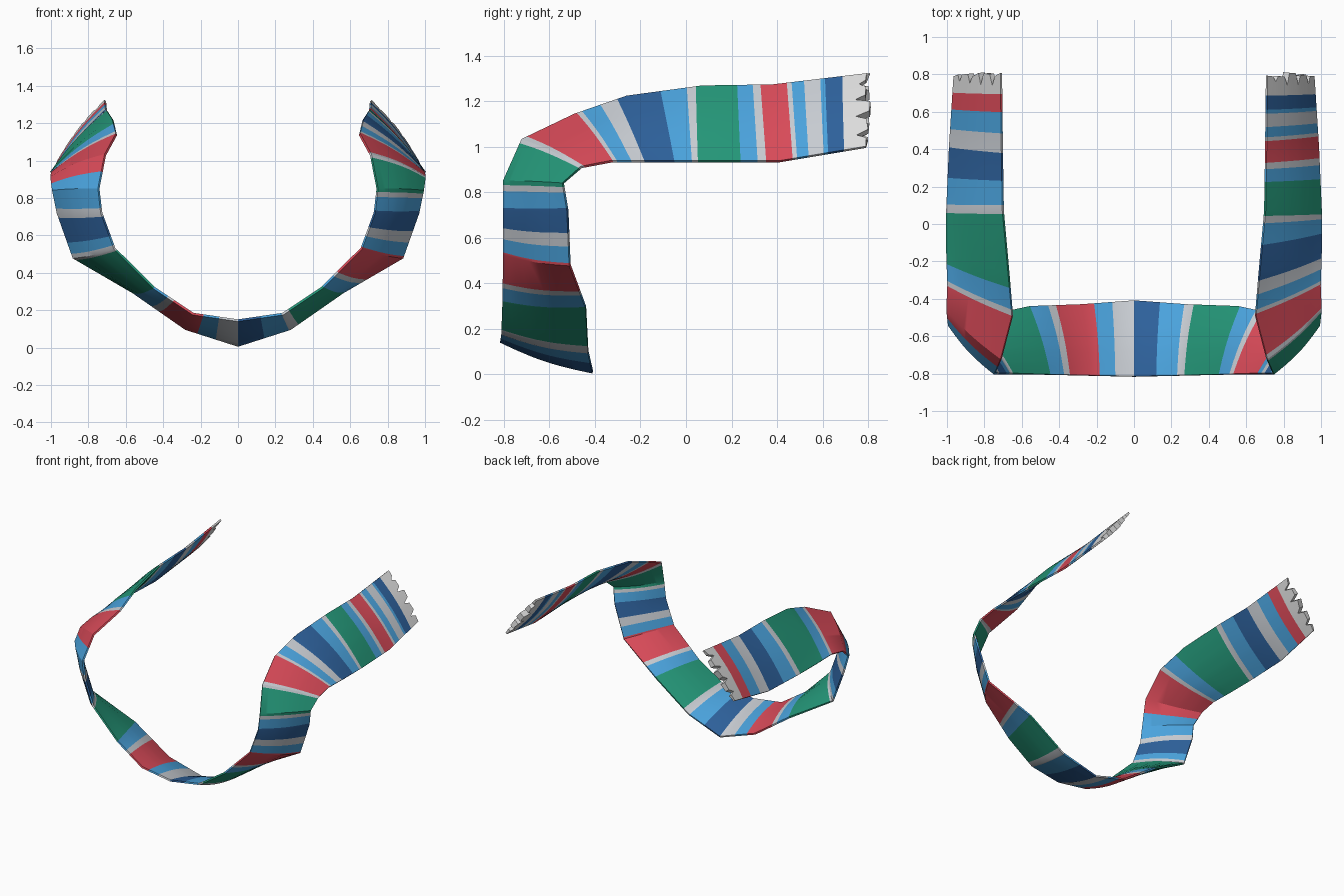
import bpy, bmesh, math, random
from mathutils import Vector

random.seed(4)
cube = bpy.data.objects.get("Cube")
if cube:
    bpy.data.objects.remove(cube, do_unlink=True)

COLOURS = {
    "red": (.70, .07, .10), "sky": (.07, .37, .73), "navy": (.027, .12, .33),
    "green": (.018, .31, .19), "grey": (.58, .61, .65), "white": (.72, .72, .72),
}
NAMES = list(COLOURS)
MATERIALS = []
for name, rgb in COLOURS.items():
    mat = bpy.data.materials.new(name + " wool")
    mat.use_nodes = True
    mat.diffuse_color = (*rgb, 1)
    mat.node_tree.nodes["Principled BSDF"].inputs["Base Color"].default_value = (*rgb, 1)
    MATERIALS.append(mat)

# Path of the scarf from its lowest point to one end: front/upper edge, back/lower edge
STATIONS = [(Vector(a), Vector(b)) for a, b in (
    ((0, -.815, .145), (0, -.41, .01)),
    ((.24, -.81, .18), (.28, -.43, .10)),
    ((.45, -.805, .32), (.56, -.44, .295)),
    ((.66, -.80, .53), (.88, -.51, .48)),
    ((.73, -.80, .72), (.965, -.52, .72)),
    ((.745, -.80, .85), (.99, -.54, .84)),
    ((.71, -.72, 1.03), (1, -.46, .91)),
    ((.65, -.49, 1.14), (.995, -.33, .935)),
    ((.67, -.26, 1.22), (1, -.15, .935)),
    ((.70, .07, 1.265), (1, .07, .935)),
    ((.705, .38, 1.27), (.985, .41, .935)),
    ((.71, .80, 1.32), (.96, .80, 1)),
)]
LAST = len(STATIONS) - 1

# Stripes: colour and the path position where each one stops
LEFT = [
    ("navy", .5), ("sky", .97), ("grey", 1.15), ("green", 2.03), ("sky", 2.3),
    ("grey", 2.4), ("red", 3.05), ("sky", 3.35), ("grey", 3.6), ("navy", 4.1),
    ("sky", 4.65), ("grey", 4.85), ("green", 5.9), ("grey", 6.1), ("red", 7.05),
    ("grey", 7.15), ("sky", 7.5), ("grey", 7.82), ("navy", 8.45), ("sky", 8.8),
    ("grey", 8.92), ("green", 9.5), ("sky", 9.72), ("grey", 9.83), ("red", 10.15),
    ("grey", 10.2), ("sky", 10.33), ("grey", 10.5), ("sky", 10.55), ("navy", 10.73),
]
RIGHT = [
    ("grey", .42), ("sky", .77), ("red", 1.5), ("grey", 1.65), ("sky", 2),
    ("green", 2.95), ("grey", 3.1), ("sky", 3.35), ("navy", 3.9), ("grey", 4.2),
    ("sky", 5.5), ("red", 7), ("grey", 7.15), ("sky", 7.65), ("green", 8.95),
    ("grey", 9.1), ("sky", 9.52), ("navy", 10), ("grey", 10.25), ("sky", 10.52),
    ("red", 10.75),
]

# Columns across the scarf, three for each notch of the frayed end
NOTCHES = (.15, .37, .6, .84)
COLUMNS = [0] + [c + d for c in NOTCHES for d in (-.05, 0, .05)] + [1]


def station_normal(i):
    """Direction of thickness at a station, averaged over its neighbours."""
    mids = [(a + b) / 2 for a, b in STATIONS]
    along = mids[min(i + 1, LAST)] - mids[max(i - 1, 0)]
    if i == 0:
        along = Vector((1, 0, 0))
    a, b = STATIONS[i]
    return along.cross(b - a).normalized()


NORMALS = [station_normal(i) for i in range(LAST + 1)]


def surface_point(t, u, face, side):
    """Point at path position t, fraction u across, on face +1 or -1."""
    i = min(int(t), LAST - 1)
    f = t - i
    a = STATIONS[i][0].lerp(STATIONS[i + 1][0], f)
    b = STATIONS[i][1].lerp(STATIONS[i + 1][1], f)
    n = NORMALS[i].lerp(NORMALS[i + 1], f)
    p = a.lerp(b, u) + n * face * (.006 + .016 * math.sin(math.pi * u))
    return Vector((p.x * side, p.y, p.z))


def build(name, rows, colours):
    """Closed strip from rows of (side, path position for each column)."""
    bm = bmesh.new()
    rings = []
    for side, ts in rows:
        pairs = list(zip(ts, COLUMNS))
        pts = [surface_point(t, u, 1, side) for t, u in pairs]
        pts += [surface_point(t, u, -1, side) for t, u in reversed(pairs)]
        rings.append([bm.verts.new(p) for p in pts])
    n, w = len(rings[0]), len(COLUMNS)
    for r0, r1, colour in zip(rings, rings[1:], colours):
        for k in range(n):
            j = (k + 1) % n
            bm.faces.new((r0[k], r0[j], r1[j], r1[k])).material_index = NAMES.index(colour)
    # Close both ends column by column
    for ring, colour in ((rings[0], colours[0]), (rings[-1], colours[-1])):
        for k in range(w - 1):
            cap = bm.faces.new((ring[k], ring[k + 1], ring[n - 2 - k], ring[n - 1 - k]))
            cap.material_index = NAMES.index(colour)
    bmesh.ops.recalc_face_normals(bm, faces=bm.faces)
    mesh = bpy.data.meshes.new(name)
    bm.to_mesh(mesh)
    bm.free()
    for mat in MATERIALS:
        mesh.materials.append(mat)
    obj = bpy.data.objects.new(name, mesh)
    bpy.context.collection.objects.link(obj)
    bpy.ops.object.select_all(action="DESELECT")
    obj.select_set(True)
    bpy.context.view_layer.objects.active = obj
    bpy.ops.object.shade_smooth_by_angle(angle=math.radians(30))


def half(stripes):
    """Row positions and the colour between each pair of rows for one half."""
    stop = stripes[-1][1]
    cuts = sorted({0, *(e for _, e in stripes), *(i for i in range(LAST) if i < stop)})
    colours = [next(c for c, e in stripes if e > t) for t in cuts[:-1]]
    return cuts, colours


# Striped body, right end to left end
cuts_r, colours_r = half(RIGHT)
cuts_l, colours_l = half(LEFT)
width = len(COLUMNS)
rows = [(-1, [t] * width) for t in reversed(cuts_r)]
rows += [(1, [t] * width) for t in cuts_l[1:]]
build("striped_scarf", rows, colours_r[::-1] + colours_l)

# Frayed ends with small notches
for name, side, stripes in (("left_frayed_end", 1, LEFT), ("right_frayed_end", -1, RIGHT)):
    edge = [LAST + random.uniform(-.03, .03) for _ in COLUMNS]
    for k in range(2, width - 1, 3):
        edge[k] = LAST - random.uniform(.08, .14)
    build(name, [(side, [stripes[-1][1]] * width), (side, edge)], ["white"])
